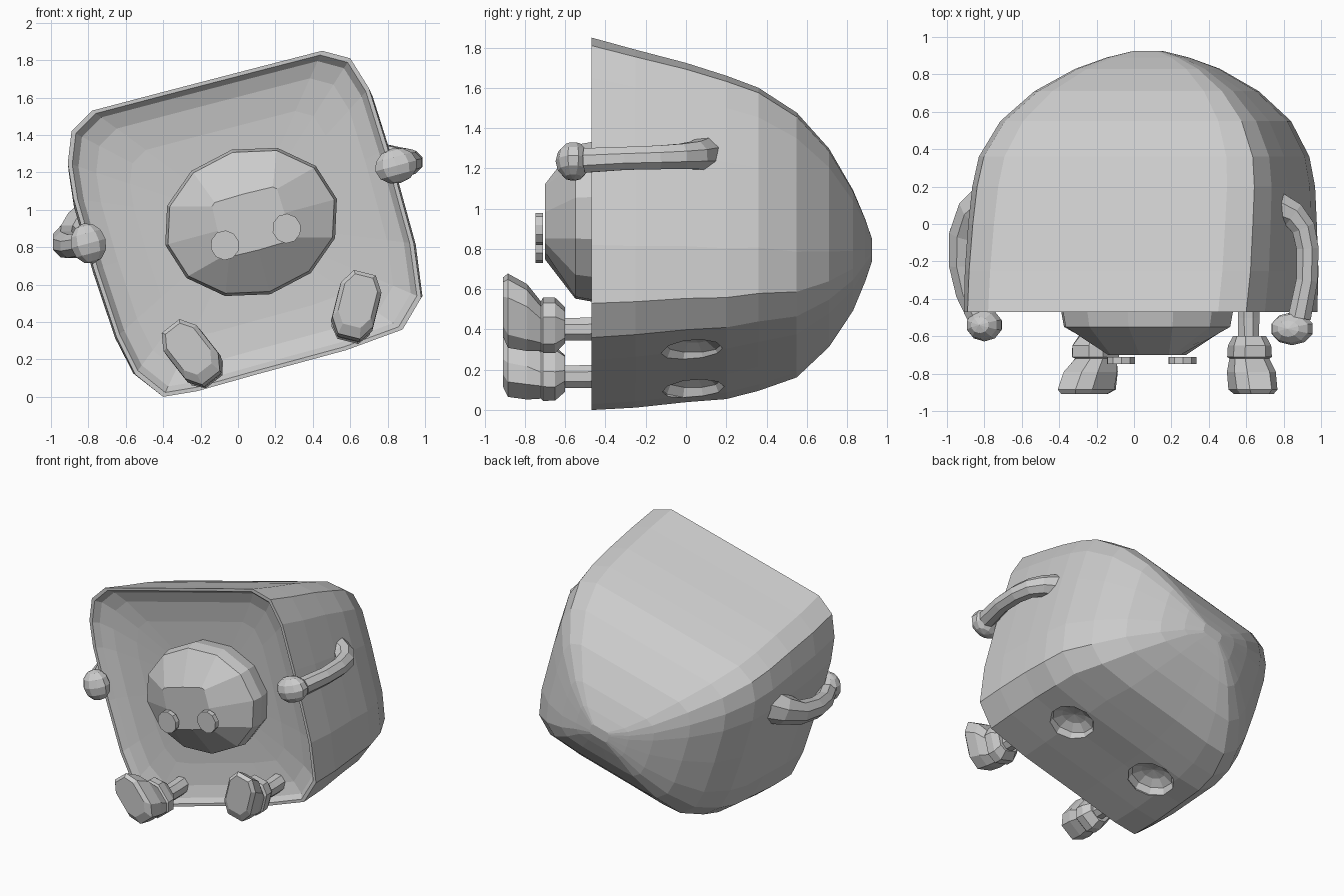
import bpy, bmesh, math
from mathutils import Vector, Matrix

cube = bpy.data.objects.get("Cube")
if cube:
    bpy.data.objects.remove(cube, do_unlink=True)

grey = bpy.data.materials.new("plain_grey")
grey.use_nodes = True
GREY = (0.6, 0.6, 0.6, 1)
grey.diffuse_color = GREY
bsdf = next(n for n in grey.node_tree.nodes if n.type == 'BSDF_PRINCIPLED')
bsdf.inputs["Base Color"].default_value = GREY

# The whole figure leans sideways about the y axis
LEAN = math.radians(15)
U = Vector((math.cos(LEAN), 0, math.sin(LEAN)))
V = Vector((-math.sin(LEAN), 0, math.cos(LEAN)))


def finish(name, bm):
    bmesh.ops.recalc_face_normals(bm, faces=bm.faces)
    mesh = bpy.data.meshes.new(name)
    bm.to_mesh(mesh)
    bm.free()
    mesh.materials.append(grey)
    obj = bpy.data.objects.new(name, mesh)
    bpy.context.collection.objects.link(obj)
    return obj


def loft(name, rings):
    """Skin a list of equal-length point rings and cap both ends."""
    bm = bmesh.new()
    loops = [[bm.verts.new(p) for p in ring] for ring in rings]
    n = len(loops[0])
    for a, b in zip(loops, loops[1:]):
        for i in range(n):
            j = (i + 1) % n
            bm.faces.new((a[i], a[j], b[j], b[i]))
    bm.faces.new(loops[0])
    bm.faces.new(loops[-1])
    return finish(name, bm)


def oval(centre, a, b, n, power=1.0, turn=0.0):
    """Ring around centre spanned by vectors a and b; power < 1 is boxier."""
    ring = []
    for i in range(n):
        t = 2 * math.pi * i / n + turn
        c, s = math.cos(t), math.sin(t)
        ring.append(centre + a * math.copysign(abs(c) ** power, c)
                    + b * math.copysign(abs(s) ** power, s))
    return ring


def tube(name, path, radii, n=8):
    pts = [Vector(p) for p in path]
    rings = []
    for i, p in enumerate(pts):
        d = (pts[min(i + 1, len(pts) - 1)] - pts[max(i - 1, 0)]).normalized()
        side = d.cross(Vector((0, 0, 1))).normalized()
        up = side.cross(d)
        rings.append(oval(p, side * radii[i], up * radii[i], n, 1, math.pi / n))
    return loft(name, rings)


def ball(name, centre, size):
    bm = bmesh.new()
    m = Matrix.Translation(centre) @ Matrix.Rotation(-LEAN, 4, 'Y') @ Matrix.Diagonal((*size, 1))
    bmesh.ops.create_uvsphere(bm, u_segments=10, v_segments=6, radius=1, matrix=m)
    return finish(name, bm)


# Shell: shallow dished front, thin rim, tapering to a blunt back
outline = [(.45, 1.85), (.6, 1.81), (.7, 1.65), (.8, 1.33), (.94, .82), (.98, .53),
           (.88, .36), (.58, .25), (.1, .12), (-.22, .03), (-.4, 0), (-.55, .12),
           (-.65, .32), (-.77, .68), (-.88, 1.06), (-.91, 1.25), (-.89, 1.42),
           (-.78, 1.53), (-.4, 1.63), (.1, 1.76)]
middle = Vector((.04, 0, .93))
local = []
for x, z in outline:
    p = Vector((x, 0, z)) - middle
    local.append((p.dot(U), p.dot(V)))

# Each station: depth, width scale, height scale, drop
stations = [(-.37, .3, .3, 0), (-.38, .65, .65, 0), (-.4, .84, .84, 0),
            (-.43, .94, .94, 0), (-.47, .975, .975, 0),
            (-.47, 1, 1, 0), (-.25, 1.01, .95, .025), (0, 1.005, .89, .045),
            (.2, .995, .84, .07), (.36, .965, .78, .08), (.55, .85, .68, .11),
            (.71, .66, .505, .125), (.83, .43, .3, .14), (.89, .25, .15, .14),
            (.925, .09, .05, .14)]
shell = loft("shell", [[middle + Vector((0, y, 0)) + U * (u * w) + V * (v * h - drop)
                        for u, v in local] for y, w, h, drop in stations])

# Face: faceted dome with a boxy flat front
face = Vector((.07, 0, .935))
dome = [(-.36, .45, .38, 1), (-.47, .475, .4, 1), (-.55, .46, .385, 1), (-.7, .185, .155, .2)]
loft("face_dome", [oval(face + Vector((0, y, 0)), U * w, V * h, 12, power)
                   for y, w, h, power in dome])

# Eyes: small flat discs
for side, x, z in (("left", .26, .9), ("right", -.07, .81)):
    loft(side + "_eye", [oval(Vector((x, y, z)), U * .077, V * .08, 10)
                         for y in (-.748, -.71)])

# Arms with round hands, flaring at the shoulder
tube("left_arm",
     [(.76, .09, 1.27), (.85, .05, 1.265), (.905, -.02, 1.26), (.928, -.13, 1.255),
      (.925, -.3, 1.25), (.885, -.5, 1.24)],
     [.09, .075, .068, .064, .062, .066])
ball("left_hand", (.845, -.56, 1.235), (.12, .088, .095))
tube("right_arm",
     [(-.76, .1, .93), (-.85, .05, .89), (-.91, -.06, .84), (-.92, -.22, .815),
      (-.89, -.37, .805), (-.83, -.5, .815)],
     [.14, .11, .085, .075, .068, .065])
ball("right_hand", (-.8, -.54, .82), (.1, .088, .11))

# Legs with upright feet, soles facing forward, and a socket under each hip
foot_stations = [(-.91, .065, .145, .095), (-.885, .045, .185, .118), (-.79, .01, .165, .12),
                 (-.72, -.035, .12, .1), (-.71, -.03, .135, .112), (-.65, -.03, .135, .108),
                 (-.6, -.03, .085, .085)]
for side, x, z, angle, hip in (("left", .625, .45, 14, (.585, .28)),
                               ("right", -.225, .205, -38, (-.12, .105))):
    a = math.radians(angle)
    along = Vector((math.sin(a), 0, math.cos(a)))
    across = Vector((math.cos(a), 0, -math.sin(a)))
    centre = Vector((x, 0, z))
    loft(side + "_foot", [oval(centre + Vector((0, y, 0)) + along * off,
                               along * length, across * width, 8, .7, math.pi / 8)
                          for y, off, length, width in foot_stations])
    ankle = centre - along * .05
    tube(side + "_leg", [(ankle.x, -.62, ankle.z), (ankle.x, -.5, ankle.z),
                         (ankle.x, -.3, ankle.z + .01)], [.06, .062, .065])
    socket = ball(side + "_socket_cutter", (hip[0], .035, hip[1]), (.17, .16, .09))
    socket.hide_render = True
    socket.hide_viewport = True
    cut = shell.modifiers.new(side + "_socket", 'BOOLEAN')
    cut.operation = 'DIFFERENCE'
    cut.object = socket
